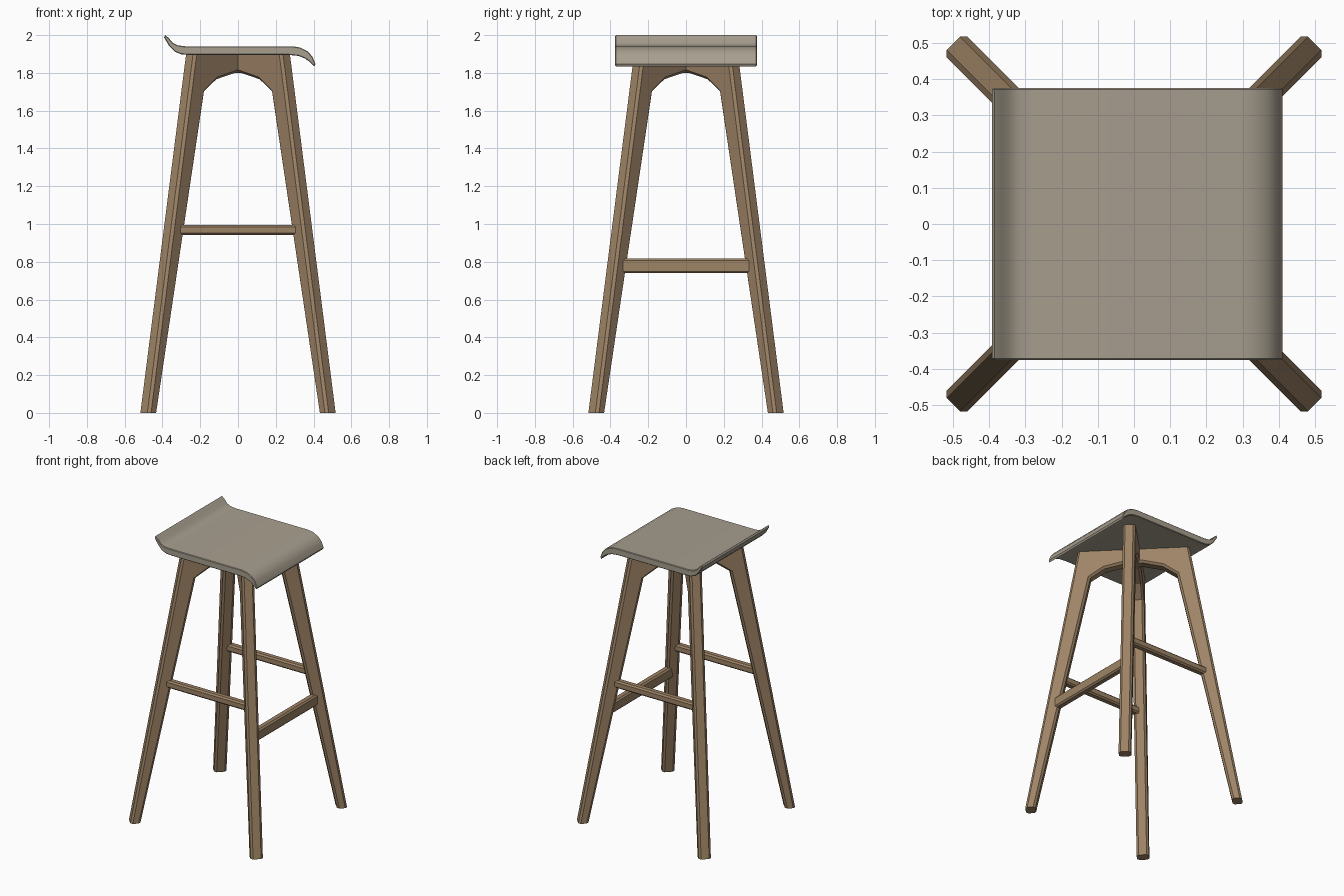
import bpy
import bmesh
from math import radians
from mathutils import Matrix, Vector

if "Cube" in bpy.data.objects:
    bpy.data.objects.remove(bpy.data.objects["Cube"])


def material(name, rgb):
    m = bpy.data.materials.new(name)
    m.diffuse_color = (*rgb, 1)
    m.use_nodes = True
    m.node_tree.nodes["Principled BSDF"].inputs["Base Color"].default_value = m.diffuse_color
    return m


wood = material("wood", (0.34, 0.23, 0.132))
shell = material("seat_finish", (0.39, 0.345, 0.275))


def loft(name, rings, mat, matrix=Matrix(), rim=0):
    """Skin a row of matching closed rings, cap both ends, optionally chamfer the cap rims."""
    bm = bmesh.new()
    vs = [[bm.verts.new(matrix @ Vector(p)) for p in r] for r in rings]
    n = len(vs[0])
    for a, b in zip(vs, vs[1:]):
        for i in range(n):
            j = (i + 1) % n
            bm.faces.new((a[i], a[j], b[j], b[i]))
    caps = [bm.faces.new(vs[0][::-1]), bm.faces.new(vs[-1])]
    bmesh.ops.recalc_face_normals(bm, faces=bm.faces)
    if rim:
        edges = [e for f in caps for e in f.edges]
        bmesh.ops.bevel(bm, geom=edges, offset=rim, segments=1, affect='EDGES')
    bmesh.ops.triangulate(bm, faces=[f for f in bm.faces if len(f.verts) > 4])
    me = bpy.data.meshes.new(name)
    bm.to_mesh(me)
    bm.free()
    me.materials.append(mat)
    ob = bpy.data.objects.new(name, me)
    bpy.context.collection.objects.link(ob)
    return ob


# Seat: curled profile extruded along y, with slightly eased side edges
profile = [(-.385, 2.0), (-.365, 1.983), (-.345, 1.959), (-.32, 1.946), (-.28, 1.941),
           (.29, 1.941), (.33, 1.934), (.37, 1.914), (.395, 1.884), (.41, 1.846),
           (.403, 1.834), (.38, 1.858), (.355, 1.876), (.32, 1.89), (.27, 1.895),
           (-.25, 1.895), (-.30, 1.898), (-.335, 1.912), (-.365, 1.943), (-.392, 1.988)]
seat = loft("seat", [[(x, y, z) for x, z in profile] for y in (-.375, .375)], shell, rim=.004)
bpy.context.view_layer.objects.active = seat
seat.select_set(True)
bpy.ops.object.shade_smooth_by_angle(angle=radians(35))
seat.select_set(False)

# Leg frames: arched outline in a diagonal plane; columns are r, z and chamfer direction
half = [(.705, 0, -1, 0), (.363, 1.897, -1, 0)]
arch = [(.05, 1.80, 0, 1), (.189, 1.766, .6, .8), (.281, 1.702, 1, .3), (.639, 0, 1, 0)]


def mirrored(points):
    return [(-r, z, -dr, dz) for r, z, dr, dz in reversed(points)]


outline = half + mirrored(half) + mirrored(arch) + arch
chamfer = .014
layers = ((-.04, chamfer), (-.026, 0), (.026, 0), (.04, chamfer))
rings = [[(r + dr * c, t, z + dz * c) for r, z, dr, dz in outline] for t, c in layers]
for name, angle in (("leg_frame_a", 45), ("leg_frame_b", -45)):
    loft(name, rings, wood, Matrix.Rotation(radians(angle), 4, 'Z'))


# Stretchers: chamfered bars between neighbouring legs
def stretcher(name, length, depth, height, offset, z, angle):
    c, a, b = .01, depth / 2, height / 2
    section = [(-a, b - c), (-a + c, b), (a - c, b), (a, b - c),
               (a, c - b), (a - c, -b), (c - a, -b), (-a, c - b)]
    ends = [[(x, offset + y, z + h) for y, h in section] for x in (-length / 2, length / 2)]
    loft(name, ends, wood, Matrix.Rotation(radians(angle), 4, 'Z'))


stretcher("front_stretcher", .61, .05, .052, -.336, .969, 0)
stretcher("back_stretcher", .61, .05, .052, .336, .969, 0)
stretcher("side_footrest", .676, .05, .077, -.365, .778, 90)
